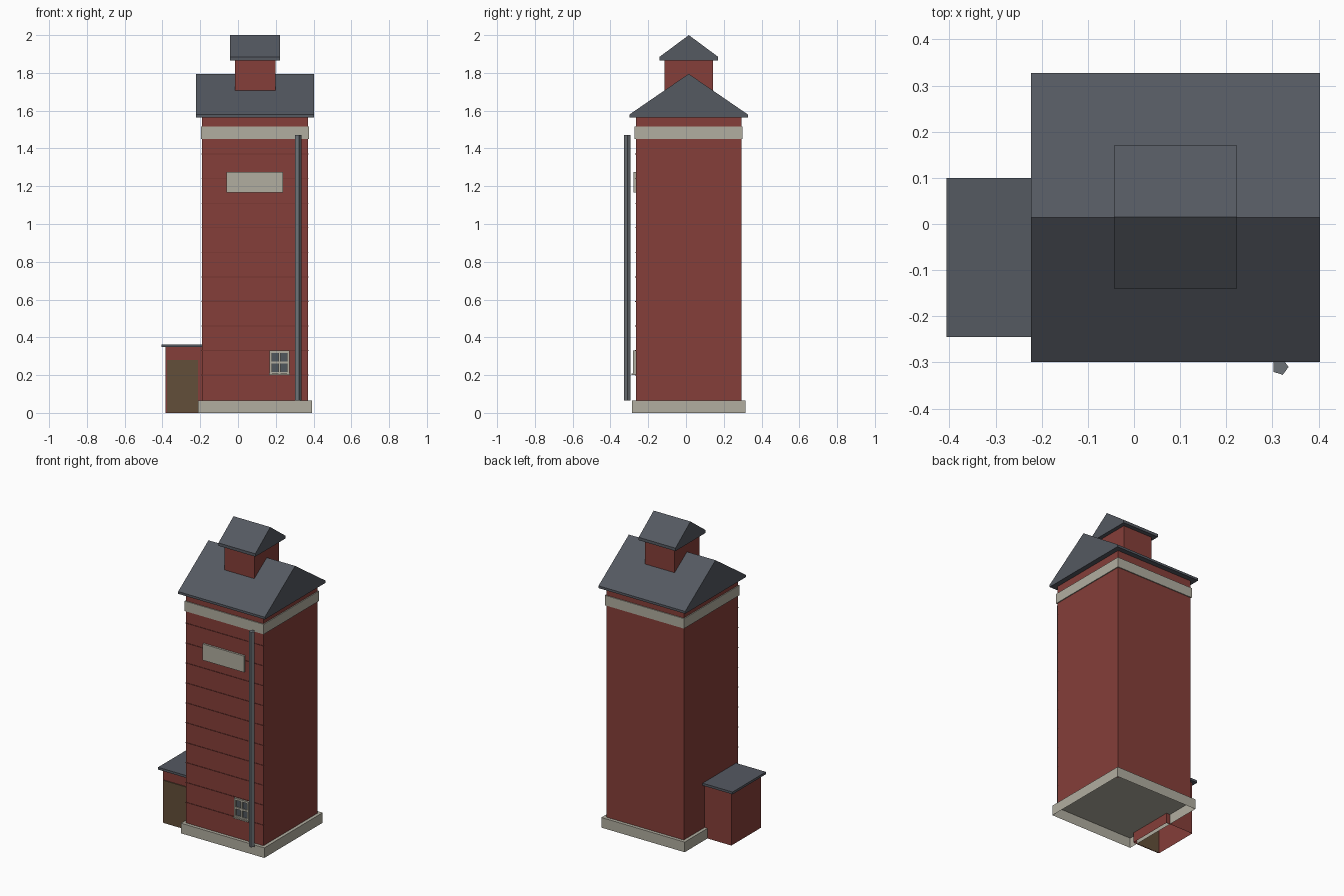
import bpy, bmesh
from math import radians
from mathutils import Matrix

cube = bpy.data.objects.get("Cube")
if cube:
    bpy.data.objects.remove(cube, do_unlink=True)


def material(name, rgb):
    m = bpy.data.materials.new(name)
    m.use_nodes = True
    m.diffuse_color = (*rgb, 1)
    m.node_tree.nodes["Principled BSDF"].inputs["Base Color"].default_value = (*rgb, 1)
    return m


BRICK = material("brick red", (0.235, 0.049, 0.041))
JOINT = material("dark brick red", (0.17, 0.036, 0.03))
STONE = material("pale stone", (0.44, 0.42, 0.35))
SLATE = material("slate grey", (0.09, 0.10, 0.12))
METAL = material("pipe grey", (0.15, 0.165, 0.18))
GLASS = material("window glass", (0.08, 0.095, 0.11))
WOOD = material("door brown", (0.123, 0.078, 0.041))


def finish(name, bm, mat):
    bmesh.ops.recalc_face_normals(bm, faces=bm.faces)
    mesh = bpy.data.meshes.new(name)
    bm.to_mesh(mesh)
    bm.free()
    mesh.materials.append(mat)
    ob = bpy.data.objects.new(name, mesh)
    bpy.context.collection.objects.link(ob)
    return ob


def box(name, x, y, z, mat, open_bottom=False):
    """Box from (min, max) pairs, optionally without its floor."""
    bm = bmesh.new()
    bmesh.ops.create_cube(bm, size=1)
    for v in bm.verts:
        v.co = [r[0] if c < 0 else r[1] for c, r in zip(v.co, (x, y, z))]
    if open_bottom:
        floor = [f for f in bm.faces if all(v.co.z == z[0] for v in f.verts)]
        bmesh.ops.delete(bm, geom=floor, context='FACES_ONLY')
    return finish(name, bm, mat)


def square(half):
    """Footprint ranges centred on the tower axis."""
    return (0.09 - half, 0.09 + half), (0.014 - half, 0.014 + half)


def gable_roof(name, x, y, eave, rise_from, ridge):
    """Gable with a thin vertical eave; the ridge runs along x."""
    mid = (y[0] + y[1]) / 2
    profile = [(y[0], eave), (y[1], eave), (y[1], rise_from), (mid, ridge), (y[0], rise_from)]
    bm = bmesh.new()
    end = bm.faces.new([bm.verts.new((x[0], py, pz)) for py, pz in profile])
    out = bmesh.ops.extrude_face_region(bm, geom=[end])
    side = [g for g in out["geom"] if isinstance(g, bmesh.types.BMVert)]
    bmesh.ops.translate(bm, verts=side, vec=(x[1] - x[0], 0, 0))
    if end.is_valid and len(bm.faces) < 7:
        bm.faces.new(end.verts) if not end.is_valid else None
    return finish(name, bm, SLATE)


# Tower
box("plinth", *square(0.301), (0, 0.066), STONE, open_bottom=True)
box("tower_wall", *square(0.28), (0.066, 1.57), BRICK)
box("cornice_band", *square(0.286), (1.45, 1.515), STONE)
gable_roof("tower_roof", *square(0.313), 1.565, 1.58, 1.795)

# Rooftop turret
box("turret_wall", (-0.017, 0.198), (-0.115, 0.142), (1.66, 1.87), BRICK)
gable_roof("turret_roof", (-0.043, 0.223), (-0.14, 0.17), 1.866, 1.885, 2.0)

# Brick courses on the front
for i in range(10):
    z = 0.2 + 0.13 * i
    box(f"brick_course_{i + 1}", (-0.192, 0.372), (-0.269, -0.262), (z - 0.002, z + 0.002), JOINT)

# Front name-less panel
box("front_panel", (-0.06, 0.238), (-0.279, -0.262), (1.168, 1.274), STONE)

# Window
box("window_glass", (0.172, 0.268), (-0.273, -0.262), (0.208, 0.326), GLASS)
for side, x in (("right", 0.173), ("middle", 0.220), ("left", 0.266)):
    box(f"window_upright_{side}", (x - 0.006, x + 0.006), (-0.281, -0.262), (0.205, 0.33), STONE)
for side, z in (("top", 0.324), ("middle", 0.267), ("bottom", 0.211)):
    box(f"window_bar_{side}", (0.167, 0.272), (-0.28, -0.262), (z - 0.006, z + 0.006), STONE)
box("window_sill", (0.165, 0.274), (-0.288, -0.262), (0.2, 0.208), STONE)

# Downpipe
bm = bmesh.new()
bmesh.ops.create_cone(bm, cap_ends=True, segments=5, radius1=0.018, radius2=0.018, depth=1.404,
                      matrix=Matrix.Translation((0.317, -0.31, 0.768))
                      @ Matrix.Rotation(radians(-90), 4, 'Z'))
finish("downpipe", bm, METAL)

# Side shed
box("shed_wall", (-0.384, -0.185), (-0.225, 0.08), (0, 0.35), BRICK, open_bottom=True)
box("shed_roof", (-0.406, -0.18), (-0.245, 0.1), (0.348, 0.363), SLATE)
box("shed_door", (-0.376, -0.213), (-0.231, -0.224), (0.002, 0.28), WOOD)
